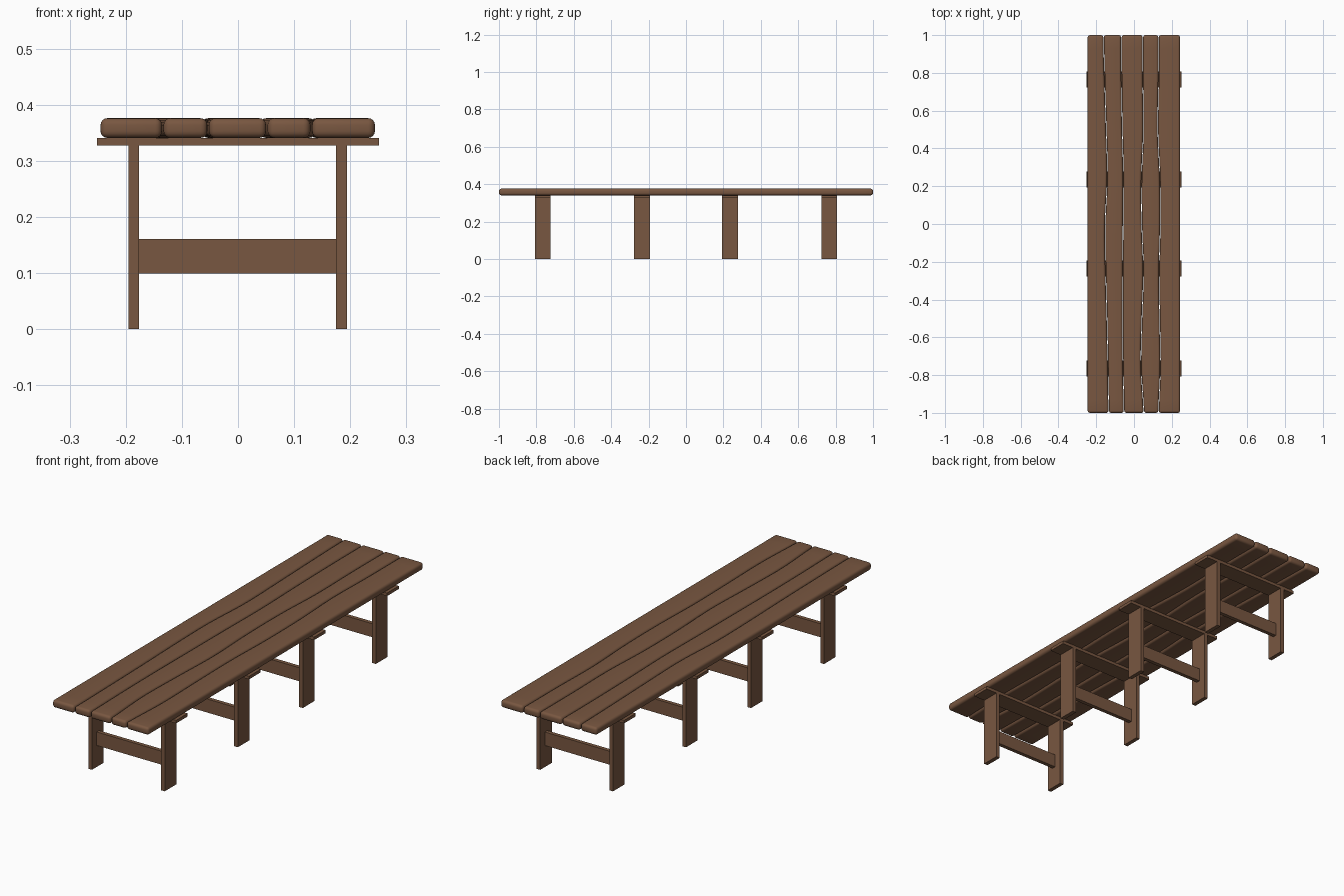
import bpy, bmesh

if "Cube" in bpy.data.objects:
    bpy.data.objects.remove(bpy.data.objects["Cube"])

wood = bpy.data.materials.new("brown_wood")
wood.diffuse_color = (0.19, 0.095, 0.052, 1)
wood.use_nodes = True
wood.node_tree.nodes["Principled BSDF"].inputs["Base Color"].default_value = wood.diffuse_color


def finish(bm, name):
    bmesh.ops.recalc_face_normals(bm, faces=bm.faces)
    mesh = bpy.data.meshes.new(name)
    bm.to_mesh(mesh)
    bm.free()
    mesh.materials.append(wood)
    obj = bpy.data.objects.new(name, mesh)
    bpy.context.collection.objects.link(obj)
    return obj


def box(name, x0, x1, y0, y1, z0, z1):
    bm = bmesh.new()
    bmesh.ops.create_cube(bm, size=1)
    for v in bm.verts:
        v.co = ((x0 + x1) / 2 + v.co.x * (x1 - x0),
                (y0 + y1) / 2 + v.co.y * (y1 - y0),
                (z0 + z1) / 2 + v.co.z * (z1 - z0))
    return finish(bm, name)


def curve_x(pts, t):
    # smooth Catmull-Rom value along evenly spaced seam points
    s = t * (len(pts) - 1)
    i = min(int(s), len(pts) - 2)
    f = s - i
    p = [pts[max(0, min(len(pts) - 1, i + k))] for k in (-1, 0, 1, 2)]
    return 0.5 * (2 * p[1] + (p[2] - p[0]) * f
                  + (2 * p[0] - 5 * p[1] + 4 * p[2] - p[3]) * f ** 2
                  + (3 * p[1] - p[0] - 3 * p[2] + p[3]) * f ** 3)


def plank(name, left, right, gl, gr):
    bm = bmesh.new()
    n = 28
    rings = []
    for k in range(n + 1):
        t = k / n
        y = -1 + 2 * t
        a, b = curve_x(left, t) + gl, curve_x(right, t) - gr
        rings.append([bm.verts.new(c) for c in
                      ((a, y, 0.341), (b, y, 0.341), (b, y, 0.376), (a, y, 0.376))])
    for r, s in zip(rings, rings[1:]):
        for j in range(4):
            bm.faces.new((r[j], r[(j + 1) % 4], s[(j + 1) % 4], s[j]))
    bm.faces.new(rings[0])
    bm.faces.new(rings[-1])
    bmesh.ops.recalc_face_normals(bm, faces=bm.faces)
    sharp = [e for e in bm.edges if e.calc_face_angle(0) > 0.7]
    bmesh.ops.bevel(bm, geom=sharp, offset=0.012, segments=4, profile=0.5,
                    affect='EDGES', clamp_overlap=True)
    obj = finish(bm, name)
    bpy.context.view_layer.objects.active = obj
    obj.select_set(True)
    bpy.ops.object.shade_smooth_by_angle(angle=0.6)
    obj.select_set(False)


# wavy plank borders, from the front end to the back end
borders = [
    [-0.245, -0.245],
    [-0.134, -0.138, -0.143, -0.150, -0.153, -0.141, -0.147, -0.155, -0.161],
    [-0.053, -0.058, -0.060, -0.059, -0.058, -0.056, -0.062, -0.066, -0.067],
    [0.052, 0.037, 0.042, 0.050, 0.041, 0.040, 0.050, 0.047, 0.047],
    [0.130, 0.140, 0.136, 0.133, 0.139, 0.137, 0.126, 0.130, 0.130],
    [0.244, 0.244],
]
for i in range(5):
    plank(f"seat_plank_{i + 1}", borders[i], borders[i + 1],
          0 if i == 0 else 0.0015, 0 if i == 4 else 0.0015)

# four trestles: cleat, two legs and a stretcher
for i, y in enumerate((-0.766, -0.236, 0.236, 0.766), 1):
    w = 0.0425
    box(f"cleat_{i}", -0.251, 0.251, y - w, y + w, 0.327, 0.341)
    box(f"left_leg_{i}", -0.195, -0.176, y - w, y + w, 0, 0.327)
    box(f"right_leg_{i}", 0.175, 0.194, y - w, y + w, 0, 0.327)
    box(f"stretcher_{i}", -0.176, 0.175, y - 0.009, y + 0.009, 0.099, 0.161)
